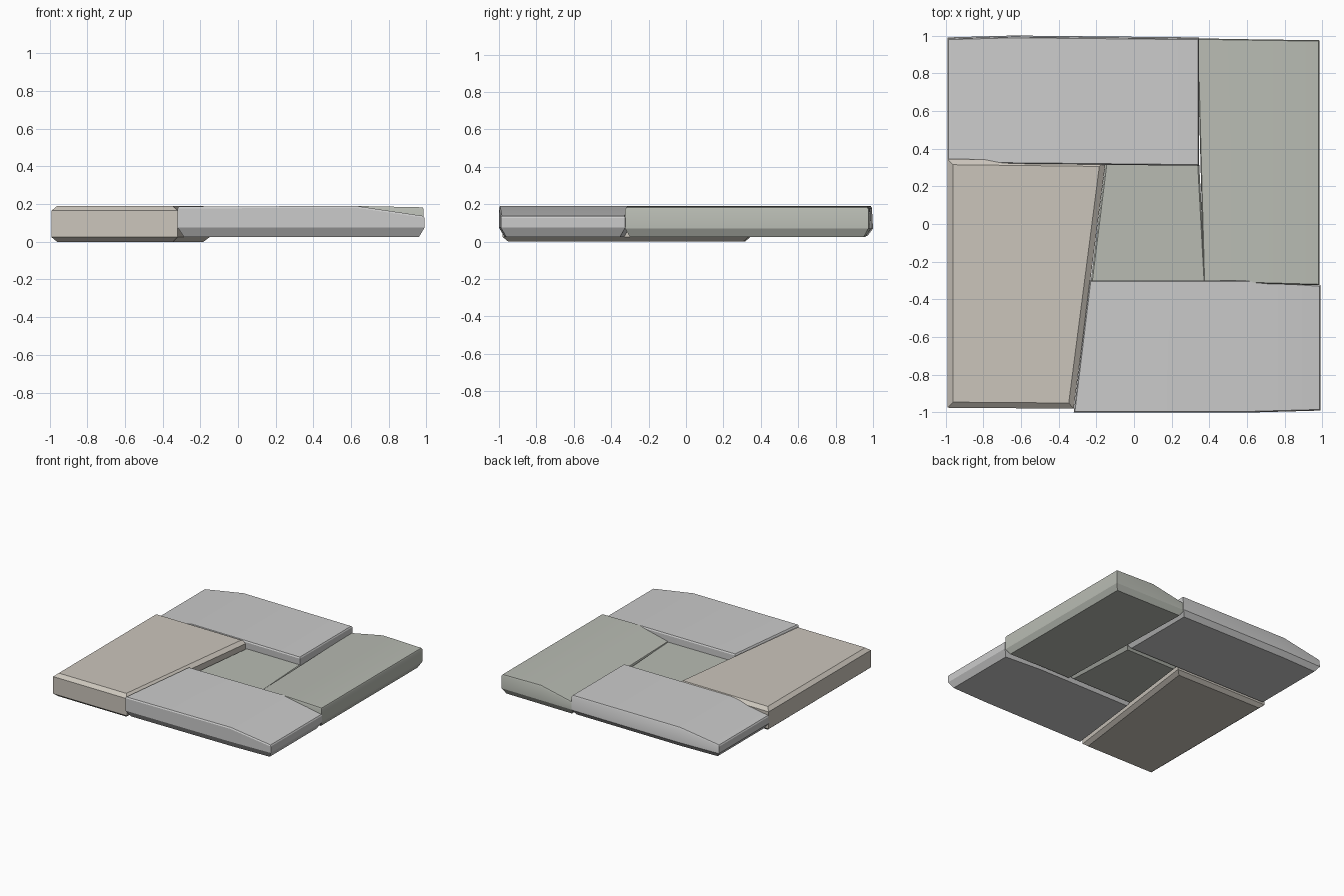
import bpy, bmesh
from mathutils import Vector
from mathutils.geometry import intersect_line_line_2d

if "Cube" in bpy.data.objects:
    bpy.data.objects.remove(bpy.data.objects["Cube"])


def material(name, rgb):
    m = bpy.data.materials.new(name)
    m.diffuse_color = (*rgb, 1)
    m.use_nodes = True
    m.node_tree.nodes["Principled BSDF"].inputs["Base Color"].default_value = m.diffuse_color
    return m


def inset(points, d):
    """Shrink a counter-clockwise outline by d, keeping collinear points."""
    out = []
    n = len(points)
    for i, p in enumerate(points):
        a = (p - points[i - 1]).normalized()
        b = (points[(i + 1) % n] - p).normalized()
        na, nb = Vector((-a.y, a.x)), Vector((-b.y, b.x))
        out.append(p + (na + nb) * d / (1 + na.dot(nb)))
    return out


def stone(name, near, far, bottom, low, top, lean=(0, 0), mat=None):
    """near/far: matching (x, y, top z) points, left to right.
    low, top: (inset, height) of the lower and upper chamfers."""
    outline = near + far[::-1]
    flat = [Vector(p[:2]) for p in outline]
    heights = [p[2] for p in outline]
    n, k = len(outline), len(near)
    bm = bmesh.new()

    def ring(d, zs, shift=0):
        return [bm.verts.new((p.x + lean[0] * shift, p.y + lean[1] * shift, z))
                for p, z in zip(inset(flat, d), zs)]

    rings = [ring(low[0], [bottom] * n),
             ring(0, [bottom + low[1]] * n),
             ring(0, [h - top[1] for h in heights], 1),
             ring(top[0], heights, 1)]
    for r, s in zip(rings, rings[1:]):
        for i in range(n):
            j = (i + 1) % n
            bm.faces.new((r[i], r[j], s[j], s[i]))
    for i in range(k - 1):
        for r in (rings[0], rings[-1]):
            bm.faces.new((r[i], r[i + 1], r[n - 2 - i], r[n - 1 - i]))
    bmesh.ops.recalc_face_normals(bm, faces=bm.faces)
    mesh = bpy.data.meshes.new(name)
    bm.to_mesh(mesh)
    bm.free()
    ob = bpy.data.objects.new(name, mesh)
    bpy.context.collection.objects.link(ob)
    if mat:
        mesh.materials.append(mat)
    bpy.context.view_layer.objects.active = ob
    ob.select_set(True)
    bpy.ops.object.shade_smooth_by_angle(angle=0.5)
    ob.select_set(False)
    return ob


green = material("green_grey", (0.48, 0.50, 0.45))
brown = material("warm_grey", (0.60, 0.56, 0.50))

# back slab, worn down towards its left end
stone("back_slab",
      [(-0.99, 0.33, 0.135), (-0.64, 0.325, 0.19), (0.345, 0.315, 0.187)],
      [(-0.99, 0.99, 0.135), (-0.64, 1.00, 0.19), (0.345, 0.99, 0.187)],
      0.03, (0.03, 0.04), (0.006, 0.01), lean=(0, -0.006))

# front slab, worn down towards its right end
stone("front_slab",
      [(-0.32, -1.00, 0.187), (0.63, -1.00, 0.19), (0.99, -0.99, 0.137)],
      [(-0.235, -0.30, 0.187), (0.63, -0.30, 0.19), (0.99, -0.325, 0.137)],
      0.025, (0.03, 0.05), (0.006, 0.01))

# right slab, worn down along its inner edge
stone("right_slab",
      [(0.37, -0.315, 0.13), (0.63, -0.315, 0.19), (0.985, -0.325, 0.183)],
      [(0.335, 0.985, 0.13), (0.63, 0.98, 0.19), (0.985, 0.975, 0.183)],
      0.025, (0.025, 0.045), (0.005, 0.01), mat=green)

# left slab, slanted inner side and flat top
stone("left_slab",
      [(-0.99, -0.975, 0.19), (-0.32, -0.98, 0.19)],
      [(-0.99, 0.345, 0.19), (-0.15, 0.335, 0.19)],
      0.0, (0.03, 0.025), (0.03, 0.025), mat=brown)

# sunken centre stone
stone("centre_stone",
      [(-0.23, -0.31, 0.125), (0.38, -0.31, 0.125)],
      [(-0.15, 0.335, 0.125), (0.345, 0.335, 0.125)],
      0.03, (0.025, 0.03), (0.008, 0.008), mat=green)
